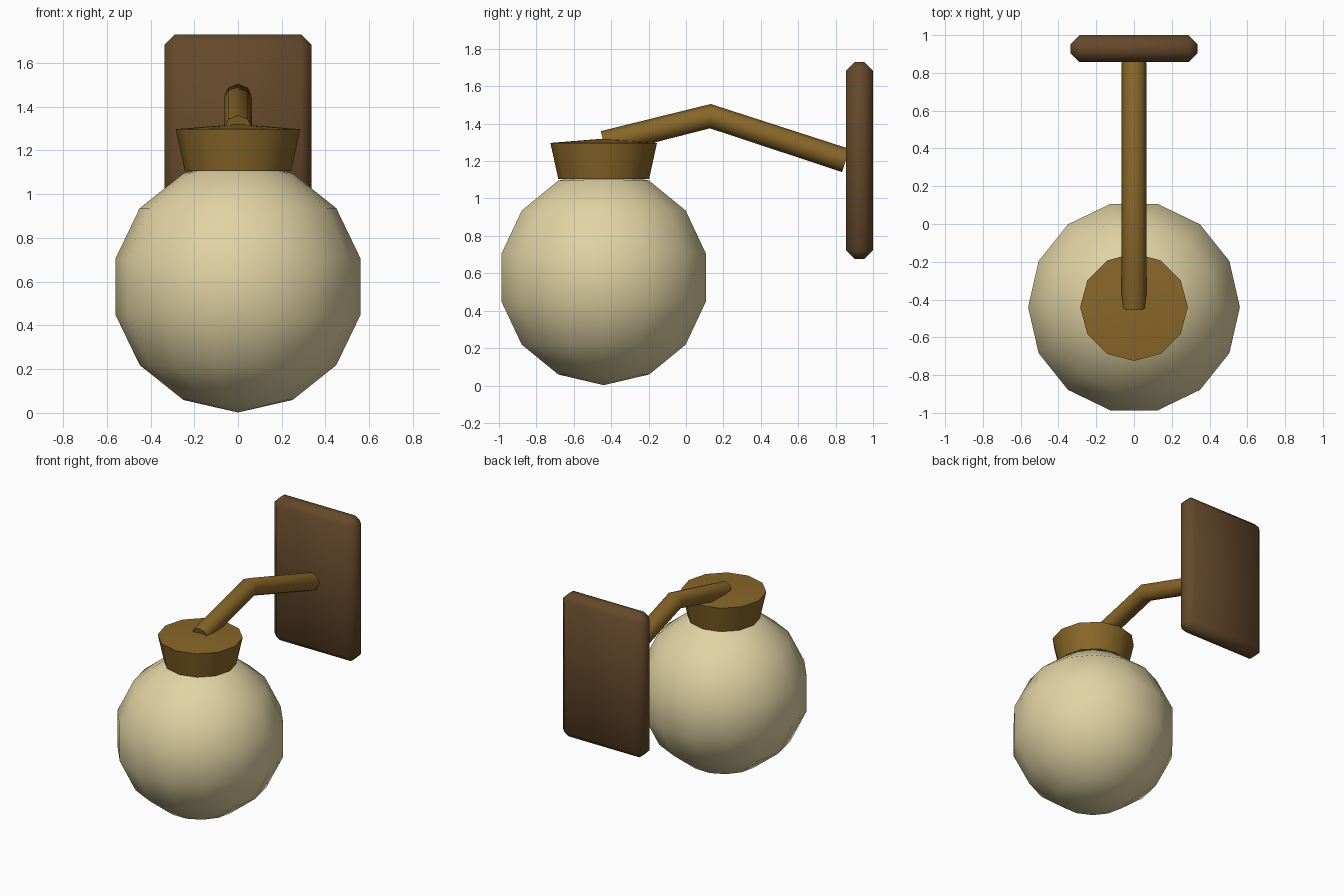
import bpy, bmesh, math
from mathutils import Vector, Matrix

if "Cube" in bpy.data.objects:
    bpy.data.objects.remove(bpy.data.objects["Cube"])


def material(name, rgb):
    m = bpy.data.materials.new(name)
    m.use_nodes = True
    m.diffuse_color = (*rgb, 1)
    m.node_tree.nodes["Principled BSDF"].inputs["Base Color"].default_value = (*rgb, 1)
    return m


def finish(name, bm, mat, sharp_angle):
    bmesh.ops.recalc_face_normals(bm, faces=bm.faces)
    mesh = bpy.data.meshes.new(name)
    bm.to_mesh(mesh)
    bm.free()
    mesh.materials.append(mat)
    obj = bpy.data.objects.new(name, mesh)
    bpy.context.collection.objects.link(obj)
    bpy.ops.object.select_all(action="DESELECT")
    obj.select_set(True)
    bpy.context.view_layer.objects.active = obj
    bpy.ops.object.shade_smooth_by_angle(angle=math.radians(sharp_angle))
    return obj


def loft(bm, rings):
    """Skin a list of vertex rings with quads."""
    for a, b in zip(rings, rings[1:]):
        for i in range(len(a)):
            j = (i + 1) % len(a)
            bm.faces.new((a[i], a[j], b[j], b[i]))


cream = material("cream glass", (0.75, 0.65, 0.37))
brass = material("aged brass", (0.25, 0.135, 0.022))
wood = material("dark wood", (0.13, 0.066, 0.024))
LAMP_Y = -0.44

# Globe shade
bm = bmesh.new()
turn = Matrix.Rotation(math.pi / 2, 4, "Z")
bmesh.ops.create_uvsphere(bm, u_segments=14, v_segments=7, radius=0.575,
                          matrix=Matrix.Translation((0, LAMP_Y, 0.577)) @ turn)
finish("globe_shade", bm, cream, 60)

# Flared collar with a shallow conical lid
bm = bmesh.new()
rings = []
for radius, z in ((0.243, 1.105), (0.285, 1.297)):
    rings.append([bm.verts.new((radius * math.cos(a), LAMP_Y + radius * math.sin(a), z))
                  for a in (math.tau * i / 12 for i in range(12))])
loft(bm, rings)
bm.faces.new(rings[0])
peak = bm.verts.new((0, LAMP_Y, 1.32))
for i in range(12):
    bm.faces.new((rings[1][i], rings[1][(i + 1) % 12], peak))
finish("collar", bm, brass, 40)

# Bent arm: octagonal tube with a mitred elbow
bm = bmesh.new()
path = [Vector(p) for p in ((0, LAMP_Y, 1.297), (0, 0.13, 1.44), (0, 0.855, 1.203))]
d1, d2 = (path[1] - path[0]).normalized(), (path[2] - path[1]).normalized()
rings = []
for point, tangent in zip(path, (d1, (d1 + d2).normalized(), d2)):
    side = Vector((1, 0, 0))
    up = side.cross(tangent)
    rings.append([bm.verts.new(point + 0.065 * (side * math.cos(a) + up * math.sin(a)))
                  for a in (math.tau * i / 8 for i in range(8))])
loft(bm, rings)
bm.faces.new(rings[0])
bm.faces.new(rings[-1])
finish("arm", bm, brass, 50)

# Chamfered wall plate
bm = bmesh.new()
bmesh.ops.create_cube(bm, size=1)
bmesh.ops.scale(bm, vec=(0.67, 0.143, 1.054), verts=bm.verts)
bmesh.ops.translate(bm, vec=(0, 0.928, 1.203), verts=bm.verts)
bmesh.ops.bevel(bm, geom=bm.edges[:], offset=0.046, segments=1, affect="EDGES")
finish("wall_plate", bm, wood, 60)
